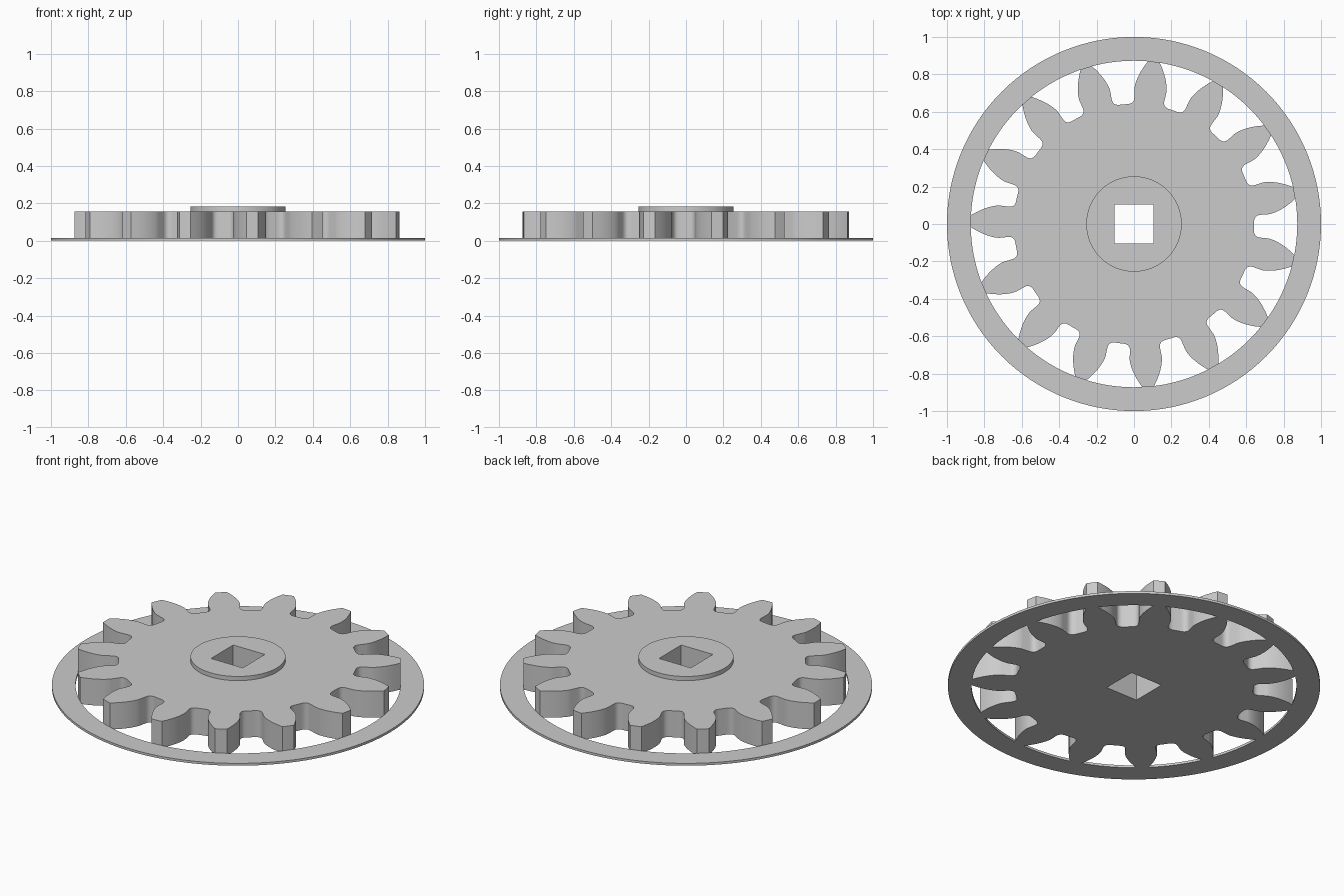
import bpy, bmesh, math

if "Cube" in bpy.data.objects:
    bpy.data.objects.remove(bpy.data.objects["Cube"], do_unlink=True)

TEETH = 15
TURN = math.radians(-1)
TIP_R, PITCH_R, ROOT_R = 0.874, 0.768, 0.642
BASE_R = PITCH_R * math.cos(math.radians(20))

# One plain grey for the whole part
grey = bpy.data.materials.new("plain grey")
grey.use_nodes = True
grey.diffuse_color = (0.6, 0.6, 0.6, 1)
grey.node_tree.nodes["Principled BSDF"].inputs["Base Color"].default_value = (0.6, 0.6, 0.6, 1)


def polar(r, a):
    return (r * math.cos(a), r * math.sin(a))


def circle(r, n=128):
    return [polar(r, math.tau * i / n) for i in range(n)]


def square(h):
    return [(h, h), (-h, h), (-h, -h), (h, -h)]


def plate(name, outlines, z0, z1):
    """Extrude flat outlines, the inner ones becoming holes."""
    curve = bpy.data.curves.new(name, "CURVE")
    curve.dimensions = "2D"
    curve.fill_mode = "BOTH"
    curve.extrude = (z1 - z0) / 2
    for points in outlines:
        spline = curve.splines.new("POLY")
        spline.points.add(len(points) - 1)
        for p, (x, y) in zip(spline.points, points):
            p.co = (x, y, 0, 1)
        spline.use_cyclic_u = True
    obj = bpy.data.objects.new(name, curve)
    bpy.context.collection.objects.link(obj)
    bpy.ops.object.select_all(action="DESELECT")
    obj.select_set(True)
    bpy.context.view_layer.objects.active = obj
    bpy.ops.object.convert(target="MESH")
    obj = bpy.context.object
    obj.name = name
    bm = bmesh.new()
    bm.from_mesh(obj.data)
    bmesh.ops.remove_doubles(bm, verts=bm.verts, dist=1e-5)
    bmesh.ops.translate(bm, verts=bm.verts, vec=(0, 0, (z0 + z1) / 2))
    bmesh.ops.recalc_face_normals(bm, faces=bm.faces)
    bm.to_mesh(obj.data)
    bm.free()
    obj.data.materials.clear()
    obj.data.materials.append(grey)
    bpy.ops.object.shade_smooth_by_angle(angle=math.radians(30))
    return obj


def involute(r):
    a = math.acos(min(1, BASE_R / r))
    return math.tan(a) - a


# Half tooth as (radius, half angle): root fillet, then involute flank
base_half = math.pi / (2 * TEETH) + involute(PITCH_R)
foot, knee = (ROOT_R, base_half + 0.058), (0.678, base_half)
half = []
for i in range(7):
    t = i / 6
    r = (1 - t) ** 2 * foot[0] + 2 * t * (1 - t) * ROOT_R + t * t * knee[0]
    a = (1 - t) ** 2 * foot[1] + 2 * t * (1 - t) * base_half + t * t * base_half
    half.append((r, a))
for i in range(9):
    r = BASE_R + (TIP_R - BASE_R) * (i / 8) ** 1.5
    half.append((r, base_half - involute(r)))

# Whole gear outline
outline = []
for k in range(TEETH):
    mid = math.pi + TURN + math.tau * k / TEETH
    outline += [polar(r, mid - a) for r, a in half]
    outline.append(polar(TIP_R, mid))
    outline += [polar(r, mid + a) for r, a in reversed(half)]
    outline.append(polar(ROOT_R, mid + math.pi / TEETH))

hole = square(0.104)
plate("gear_body", [outline, hole], 0, 0.157)
plate("hub_collar", [circle(0.255), hole], 0.157, 0.182)
plate("rim_ring", [circle(1.0), circle(0.873)], 0, 0.014)
